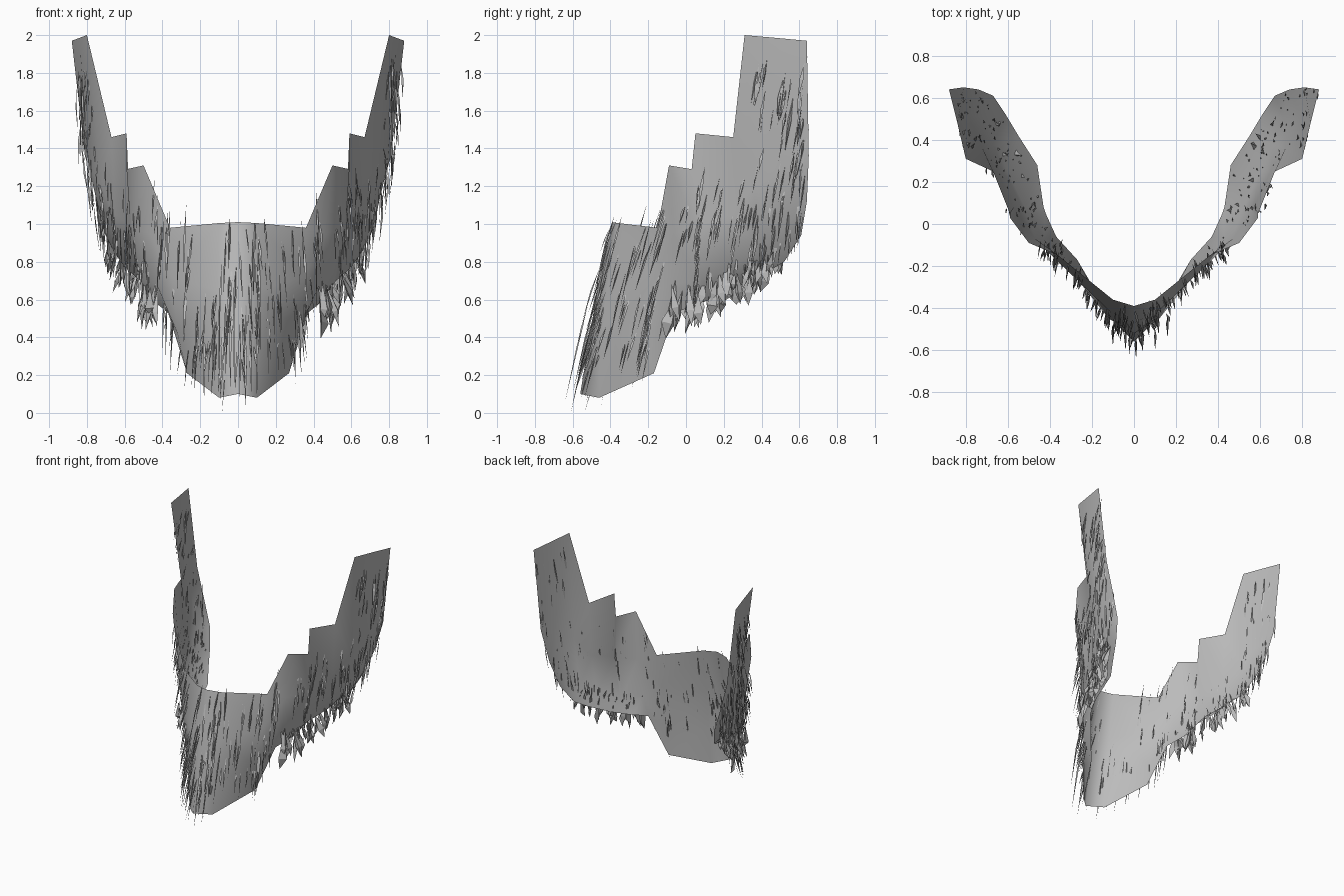
import bpy, bmesh, math, random
from mathutils import Vector

if "Cube" in bpy.data.objects:
    bpy.data.objects.remove(bpy.data.objects["Cube"])

random.seed(11)

grey = bpy.data.materials.new("beard grey")
grey.diffuse_color = (0.5, 0.5, 0.5, 1)
grey.use_nodes = True
grey.node_tree.nodes["Principled BSDF"].inputs["Base Color"].default_value = grey.diffuse_color

# Stations from chin to sideburn: top, middle, lower, bottom points
ST = [
    [(0, -.39, 1.01), (0, -.47, .65), (0, -.52, .35), (0, -.56, .10)],
    [(.10, -.36, 1.005), (.11, -.42, .65), (.12, -.45, .35), (.10, -.46, .08)],
    [(.36, -.15, .98), (.35, -.19, .72), (.32, -.20, .42), (.27, -.17, .21)],
    [(.50, -.09, 1.31), (.47, -.07, .95), (.43, -.07, .68), (.37, -.06, .53)],
    [(.59, .03, 1.29), (.56, .06, .98), (.51, .06, .70), (.42, .05, .57)],
    [(.59, .05, 1.48), (.57, .08, 1.0), (.52, .08, .70), (.43, .08, .58)],
    [(.67, .25, 1.46), (.65, .25, 1.05), (.60, .25, .77), (.46, .28, .67)],
    [(.80, .31, 2.0), (.72, .36, 1.2), (.66, .38, .86), (.55, .42, .74)],
    [(.84, .48, 1.985), (.79, .52, 1.3), (.71, .51, .96), (.61, .52, .80)],
    [(.88, .64, 1.97), (.81, .65, 1.36), (.74, .64, 1.12), (.67, .61, .94)],
]


def new_object(name, bm, smooth):
    me = bpy.data.meshes.new(name)
    bm.to_mesh(me)
    bm.free()
    me.materials.append(grey)
    for p in me.polygons:
        p.use_smooth = smooth
    ob = bpy.data.objects.new(name, me)
    bpy.context.collection.objects.link(ob)
    return ob


# Curved beard sheet, mirrored across the middle
bm = bmesh.new()
grid = [[bm.verts.new(p) for p in col] for col in ST]
for a, b in zip(grid, grid[1:]):
    for j in range(3):
        bm.faces.new((a[j], a[j + 1], b[j + 1], b[j]))
sheet = new_object("beard_sheet", bm, True)
mod = sheet.modifiers.new("mirror", 'MIRROR')
mod.use_axis[0] = True
mod.use_clip = True


def sample(u, v):
    """Point and outward direction on the right half of the sheet."""
    i, j = min(int(u), len(ST) - 2), min(int(v), 2)
    s, t = u - i, v - j
    a, b, c, d = (Vector(ST[k][m]) for k, m in
                  ((i, j), (i + 1, j), (i, j + 1), (i + 1, j + 1)))
    p = a.lerp(b, s).lerp(c.lerp(d, s), t)
    n = (c.lerp(d, s) - a.lerp(b, s)).cross(b.lerp(d, t) - a.lerp(c, t))
    return p, n.normalized()


def strand(bm, start, end, width, out, side, mid=0.45):
    """Three-sided sliver pointed at both ends and bowed outwards."""
    d = (end - start).normalized()
    e = out.cross(d).normalized()
    f = d.cross(e)
    c = start.lerp(end, mid) + out * width * 0.5
    turn = random.uniform(0, math.tau)
    ring = [c + width * (e * math.cos(turn + k * math.tau / 3)
                         + f * 0.6 * math.sin(turn + k * math.tau / 3)) for k in range(3)]
    flip = lambda p: Vector((p.x * side, p.y, max(p.z, 0)))
    top, tip = bm.verts.new(flip(start)), bm.verts.new(flip(end))
    rv = [bm.verts.new(flip(p)) for p in ring]
    for k in range(3):
        bm.faces.new((top, rv[k], rv[(k + 1) % 3]))
        bm.faces.new((tip, rv[(k + 1) % 3], rv[k]))


def hair(name, count, u_range, v_range, lengths, widths, drift, jitter, lift, mid=.45):
    """Scatter strands growing down, drifting inwards and forwards."""
    bm = bmesh.new()
    for n in range(count):
        p, out = sample(random.uniform(*u_range), random.uniform(*v_range))
        length = random.uniform(*lengths)
        d = Vector((-drift[0] * p.x + random.uniform(-jitter, jitter),
                    -drift[1] + random.uniform(-jitter, jitter), -1)).normalized()
        c = p + out * random.uniform(*lift)
        start = c - d * length * 0.5 - out * 0.015
        end = c + d * length * 0.5 + out * 0.015
        strand(bm, start, end, random.uniform(*widths), out, 1 if n % 2 else -1, mid)
    bmesh.ops.recalc_face_normals(bm, faces=bm.faces)
    return new_object(name, bm, False)


# Long strands over the chin
hair("chin_strands", 150, (0, 2.7), (.2, 2.7), (.14, .4), (.004, .01), (.05, .2), .05, (-.008, .035))
# Strands over the cheeks
hair("cheek_strands", 100, (3.3, 6.5), (.6, 2.6), (.1, .28), (.004, .011), (.2, .12), .06, (-.005, .035))
# Strands over the sideburns
hair("sideburn_strands", 80, (6.5, 8.9), (.9, 2.5), (.12, .3), (.005, .012), (.25, .12), .06, (-.008, .035))
# Strands high on the sideburns
hair("upper_sideburn_strands", 56, (7.2, 8.9), (.25, .95), (.12, .3), (.005, .013), (.15, .14), .05, (-.01, .03))
# Broad tufts hanging under the front of the jaw
hair("front_jaw_tufts", 26, (3, 5.5), (2.5, 3), (.12, .24), (.02, .045), (0, 0), .35, (.02, .08), .6)
# Broad tufts hanging under the back of the jaw
hair("back_jaw_tufts", 44, (5, 7.8), (2.1, 3), (.08, .18), (.015, .032), (0, .1), .35, (.01, .07), .6)

# Fine tips hanging off the chin
bm = bmesh.new()
for x, y, z in ((-.18, -.45, .04), (.01, -.64, .06), (.1, -.6, .05), (-.04, -.6, .1),
                (.04, -.61, 0), (-.1, -.58, .16), (.16, -.54, .2), (-.02, -.62, .15)):
    tip = Vector((x, y, z))
    strand(bm, tip + Vector((0, .1, .42)), tip, .008, Vector((0, -1, 0)), 1, .3)
new_object("chin_tips", bm, False)
